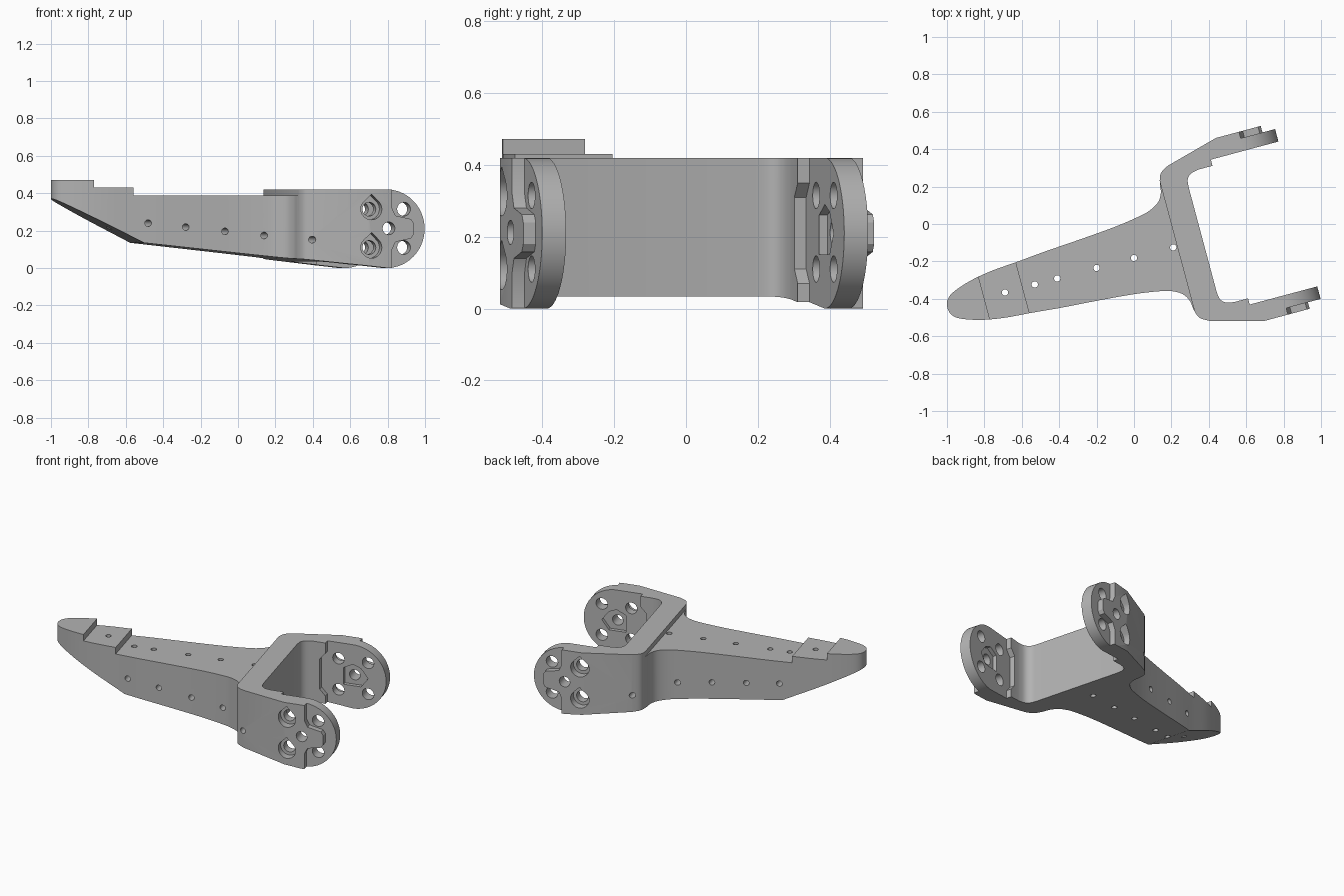
import bpy, bmesh, math
from mathutils import Matrix, Vector

if "Cube" in bpy.data.objects:
    bpy.data.objects.remove(bpy.data.objects["Cube"])

grey = bpy.data.materials.new("plain grey")
grey.use_nodes = True
grey.diffuse_color = (0.45, 0.45, 0.45, 1)
grey.node_tree.nodes["Principled BSDF"].inputs["Base Color"].default_value = (0.45, 0.45, 0.45, 1)


def prism(name, points, low, high, axis):
    """Extrude a flat outline along the Y or Z axis."""
    bm = bmesh.new()
    place = (lambda a, b: (a, low, b)) if axis == "Y" else (lambda a, b: (a, b, low))
    face = bm.faces.new([bm.verts.new(place(a, b)) for a, b in points])
    moved = bmesh.ops.extrude_face_region(bm, geom=[face])["geom"]
    step = Vector((0, high - low, 0) if axis == "Y" else (0, 0, high - low))
    bmesh.ops.translate(bm, verts=[v for v in moved if isinstance(v, bmesh.types.BMVert)], vec=step)
    bmesh.ops.recalc_face_normals(bm, faces=bm.faces)
    mesh = bpy.data.meshes.new(name)
    bm.to_mesh(mesh)
    bm.free()
    mesh.materials.append(grey)
    obj = bpy.data.objects.new(name, mesh)
    bpy.context.collection.objects.link(obj)
    return obj


def combine(body, tool, operation="DIFFERENCE"):
    """Apply a boolean and discard the tool."""
    mod = body.modifiers.new("shape", "BOOLEAN")
    mod.object, mod.operation, mod.solver = tool, operation, "EXACT"
    bpy.context.view_layer.objects.active = body
    bpy.ops.object.modifier_apply(modifier=mod.name)
    bpy.data.objects.remove(tool)


def circle(x, y, r, n=24, tip=1.0):
    """Round outline; tip above 1 gives a teardrop."""
    pts = []
    for i in range(n):
        a = 2 * math.pi * i / n
        pts.append((x + r * math.cos(a), y + r * math.sin(a)))
    if tip > 1:
        k = n // 8
        pts = pts[:k + 1] + [(x, y + r * tip)] + pts[3 * k:]
    return pts


def smooth(points, steps=4):
    """Catmull-Rom curve through the points."""
    p = [Vector(q) for q in points]
    p = [p[0]] + p + [p[-1]]
    out = []
    for a, b, c, d in zip(p, p[1:], p[2:], p[3:]):
        for i in range(steps):
            t = i / steps
            out.append(tuple(0.5 * (2 * b + (c - a) * t + (2 * a - 5 * b + 4 * c - d) * t * t
                                    + (3 * b - a - 3 * c + d) * t ** 3)))
    return out + [tuple(points[-1])]


def both(cut_points, near, far, body):
    """Cut the same shape in both fork sides."""
    for s in (1, -1):
        combine(body, prism("cutter", cut_points, *sorted((s * near, s * far)), "Y"))


# Plan of the arm and fork, half outline mirrored
arm = smooth([(-1.08, 0), (-1.071, .037), (-1.03, .072), (-.925, .108), (-.8, .13), (-.65, .142),
              (-.5, .156), (-.3, .17), (-.1, .187), (.03, .206), (.1, .223), (.155, .255),
              (.182, .3), (.19, .352), (.209, .4), (.255, .429)])
inner = smooth([(.41, .367), (.365, .357), (.339, .33), (.333, .285)])
half = arm + [(.542, .506), (.9, .506), (.9, .367)] + inner
outline = half + [(u, -w) for u, w in reversed(half[1:])]
bracket = prism("forked_bracket", outline, -0.2, 0.7, "Z")

# Side profile with stepped top and rounded fork ends
rim = [(.65 + .21 * math.sin(a), .21 - .21 * math.cos(a))
       for a in [math.pi * i / 40 for i in range(41)]]
profile = [(-1.1, .381), (-.605, .135)] + rim + [
    (.192, .42), (.192, .387), (-.663, .387), (-.663, .43), (-.876, .43), (-.876, .472), (-1.1, .472)]
combine(bracket, prism("side_profile", profile, -0.8, 0.8, "Y"), "INTERSECT")

# Stepped outer and inner faces of the fork
upper = [(.67, .5), (.67, .32), (.69, .28), (.775, .262), (.79, .24)]
outer_step = [(1, .5)] + upper + [(u, .42 - z) for u, z in reversed(upper)] + [(1, -.08)]
both(outer_step, .47, .7, bracket)
upper = [(.486, .5), (.486, .35), (.45, .31)]
inner_step = [(1, .5)] + upper + [(u, .42 - z) for u, z in reversed(upper)] + [(1, -.08)]
both(inner_step, .3, .401, bracket)

# Pocket around the inner centre hole
pocket = [(.59, .15), (.7, .15), (.745, .21), (.7, .27), (.65, .29), (.59, .26)]
both(pocket, .35, .425, bracket)

# Fork bolt holes, with teardrop counterbores on the arm side
for z in (.11, .315):
    both(circle(.557, z, .037), .3, .7, bracket)
    both(circle(.745, z, .037), .3, .7, bracket)
    both(circle(.557, z, .057, tip=1.41), .455, .7, bracket)
both(circle(.652, .212, .034), .3, .7, bracket)

# Small cross holes through the arm
for u, z in ((-.584, .24), (-.38, .219), (-.167, .196), (.042, .174), (.25, .152)):
    combine(bracket, prism("cutter", circle(u, z, .018, 16), -0.8, 0.8, "Y"))

# Small vertical holes along the arm
for u in (-.761, -.596, -.472, -.254, -.047, .17):
    combine(bracket, prism("cutter", circle(u, 0, .017, 16), -0.2, 0.8, "Z"))

# Turn the bracket to its resting angle
turn = Matrix.Rotation(math.radians(15), 4, "Z") @ Matrix.Translation((0, -.175, 0))
bracket.data.transform(turn)
bpy.ops.object.select_all(action="DESELECT")
bracket.select_set(True)
bpy.context.view_layer.objects.active = bracket
bpy.ops.object.shade_smooth_by_angle(angle=math.radians(30))
